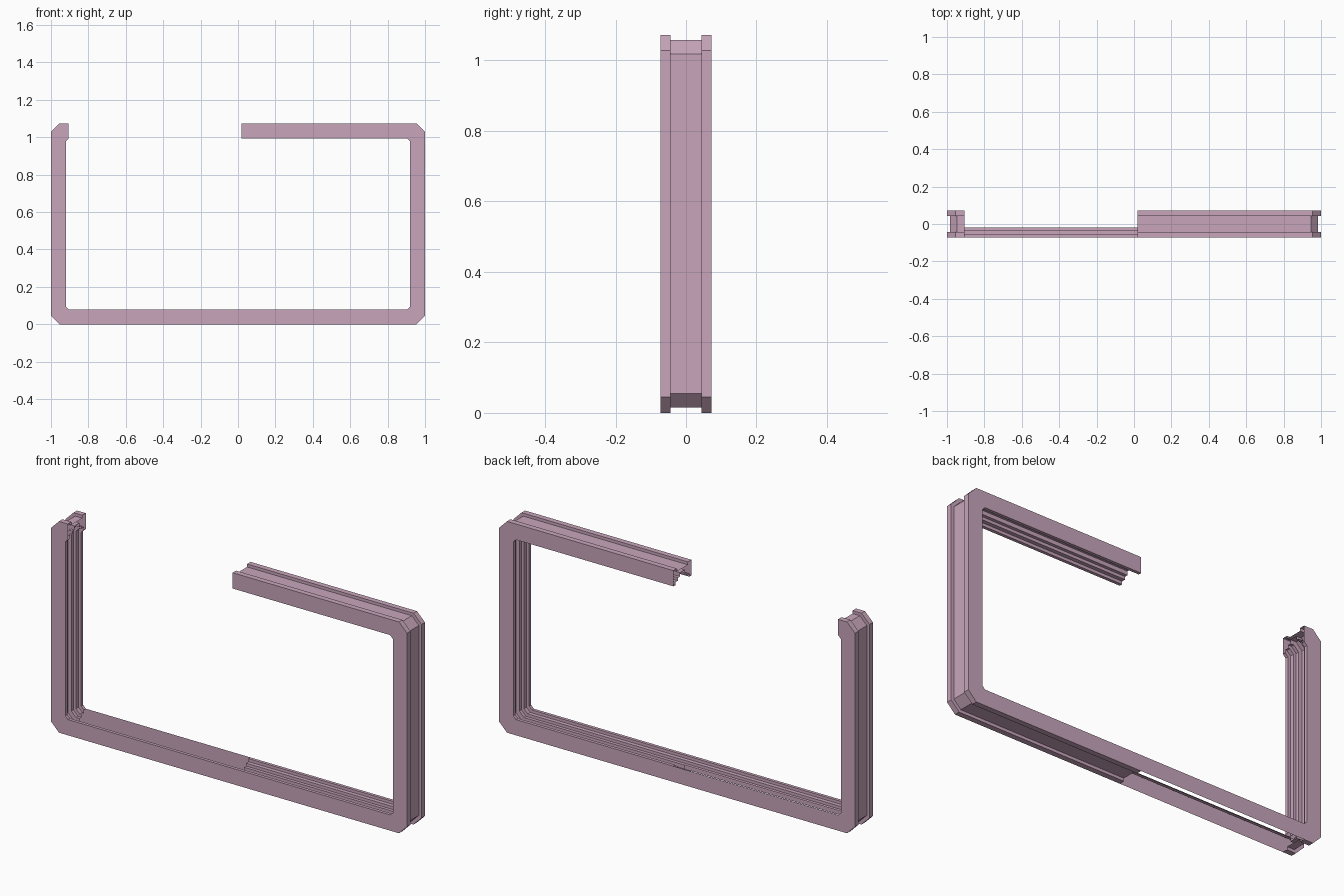
import bpy, bmesh

if "Cube" in bpy.data.objects:
    bpy.data.objects.remove(bpy.data.objects["Cube"])

W, H = 1.0, 1.073            # half width, height
GAP0, GAP1 = -0.905, 0.02    # open stretch of the frame

mat = bpy.data.materials.new("mauve")
mat.diffuse_color = (0.58, 0.38, 0.50, 1)
mat.use_nodes = True
mat.node_tree.nodes["Principled BSDF"].inputs["Base Color"].default_value = mat.diffuse_color

# Half of the cross-section: (y, depth from the outer edge), front side
front = [(0.044, 0.015), (0.044, 0.0), (0.072, 0.0), (0.072, 0.08),
         (0.056, 0.08), (0.056, 0.065), (0.036, 0.065), (0.036, 0.05),
         (0.020, 0.05), (0.020, 0.03)]
profile = [(-y, d) for y, d in front] + [(y, d) for y, d in reversed(front)]
WALLS = (2, 16)              # edges of the profile that are front / back walls
LIP = (3, 4, 5, 6, 7)        # stepped lip along the front wall


def cut(d):
    """Corner chamfer offset, growing toward the inside."""
    return 0.045 + 0.625 * d


# Stations round the frame: each maps a depth to (x, z)
stations = [
    lambda d: (GAP0, d),
    lambda d: (GAP1, d),
    lambda d: (W - cut(d), d),
    lambda d: (W - d, cut(d)),
    lambda d: (W - d, H - cut(d)),
    lambda d: (W - cut(d), H - d),
    lambda d: (GAP1, H - d),
    lambda d: (GAP0, H - d),
    lambda d: (-W + cut(d), H - d),
    lambda d: (-W + d, H - cut(d)),
    lambda d: (-W + d, cut(d)),
    lambda d: (-W + cut(d), d),
]

# Sweep the channel profile, leaving out the open stretches
bm = bmesh.new()
rings = []
for st in stations:
    ring = []
    for y, d in profile:
        x, z = st(d)
        ring.append(bm.verts.new((x, y, z)))
    rings.append(ring)
n = len(profile)
for i in range(len(rings)):
    if i == 6:               # missing piece of the top rail
        continue
    a, b = rings[i], rings[(i + 1) % len(rings)]
    for j in range(n):
        if i == 0 and j not in WALLS + LIP:   # hollow half of the bottom rail
            continue
        k = (j + 1) % n
        bm.faces.new((a[j], b[j], b[k], a[k]))
bmesh.ops.remove_doubles(bm, verts=bm.verts, dist=1e-5)
bmesh.ops.recalc_face_normals(bm, faces=bm.faces)

# Make sure the front wall faces forward
ref = min(bm.faces, key=lambda f: f.calc_center_median().y)
if ref.normal.y > 0:
    bmesh.ops.reverse_faces(bm, faces=bm.faces)

mesh = bpy.data.meshes.new("channel_frame")
bm.to_mesh(mesh)
bm.free()
mesh.materials.append(mat)
obj = bpy.data.objects.new("channel_frame", mesh)
bpy.context.collection.objects.link(obj)
